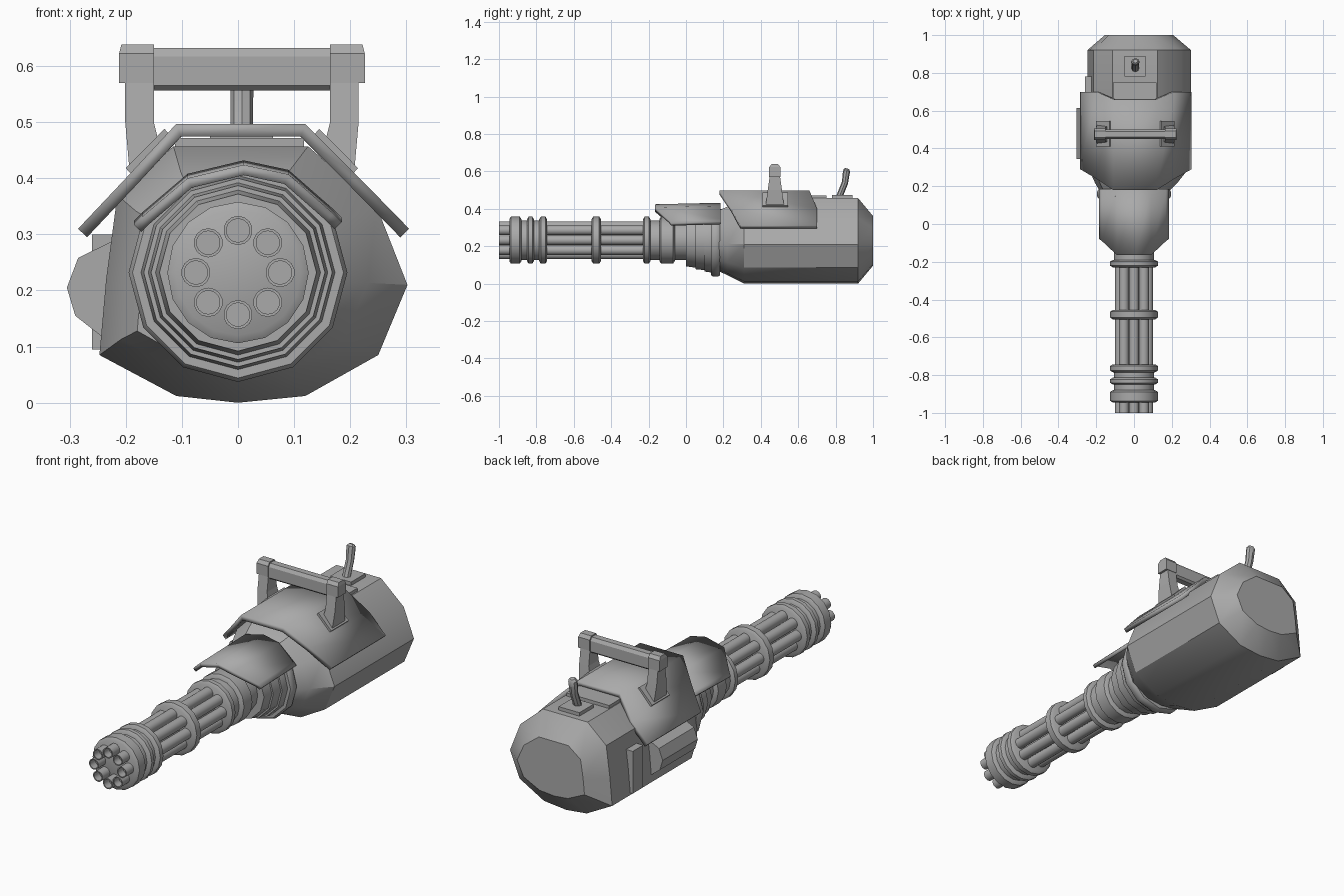
import bpy, math
from mathutils import Vector

if "Cube" in bpy.data.objects:
    bpy.data.objects.remove(bpy.data.objects["Cube"])

grey = bpy.data.materials.new("gunmetal_grey")
grey.use_nodes = True
GREY = (0.4, 0.4, 0.4, 1)
grey.diffuse_color = GREY
grey.node_tree.nodes["Principled BSDF"].inputs["Base Color"].default_value = GREY
AXIS_Z = 0.232


def make(name, verts, faces, smooth=None):
    me = bpy.data.meshes.new(name)
    me.from_pydata([tuple(v) for v in verts], [], faces)
    ob = bpy.data.objects.new(name, me)
    bpy.context.collection.objects.link(ob)
    me.materials.append(grey)
    bpy.ops.object.select_all(action='DESELECT')
    ob.select_set(True)
    bpy.context.view_layer.objects.active = ob
    bpy.ops.object.mode_set(mode='EDIT')
    bpy.ops.mesh.select_all(action='SELECT')
    if not name.endswith("_sheet"):
        bpy.ops.mesh.normals_make_consistent(inside=False)
    bpy.ops.object.mode_set(mode='OBJECT')
    if smooth:
        bpy.ops.object.shade_smooth_by_angle(angle=math.radians(smooth))
    return ob


def loft(name, sections, smooth=None, closed=False):
    """Skin between equal rings of points, capping the ends unless closed."""
    n, m = len(sections[0]), len(sections)
    faces = []
    for s in range(m if closed else m - 1):
        t = (s + 1) % m
        for i in range(n):
            j = (i + 1) % n
            faces.append((s * n + i, s * n + j, t * n + j, t * n + i))
    if not closed:
        faces += [tuple(range(n)), tuple(range((m - 1) * n, m * n))]
    return make(name, [p for s in sections for p in s], faces, smooth)


def lathe(name, profile, sides, x=0, z=AXIS_Z, smooth=35, closed=False):
    """Turn (y, radius) pairs around a line parallel to y."""
    rings = []
    for y, r in profile:
        angles = [2 * math.pi * i / sides for i in range(sides)]
        rings.append([(x + r * math.sin(a), y, z - r * math.cos(a)) for a in angles])
    return loft(name, rings, smooth, closed)


def box(name, x0, x1, y0, y1, z0, z1):
    return loft(name, [[(x0, y0, z), (x1, y0, z), (x1, y1, z), (x0, y1, z)] for z in (z0, z1)])


def sheet(name, points, thickness, drop=0):
    """Bent plate from (x, z, front y, back y), thickened inward."""
    verts = [(x, f, z - drop) for x, z, f, b in points] + [(x, b, z) for x, z, f, b in points]
    n = len(points)
    ob = make(name + "_sheet", verts, [(i, i + 1, n + i + 1, n + i) for i in range(n - 1)], 20)
    mod = ob.modifiers.new("thickness", 'SOLIDIFY')
    mod.thickness, mod.offset, mod.use_even_offset = thickness, -1, True
    return ob


# Main housing
outline = [(0, 0), (.12, .012), (.25, .085), (.302, .21), (.247, .35), (.125, .457),
           (-.115, .457), (-.215, .37), (-.235, .22), (-.247, .085), (-.11, .012)]
stations = [(.17, .66, .70, 0), (.22, .80, .80, .01), (.31, 1, 1, .025),
            (.92, 1, 1, .025), (1, .66, .58, .025)]
loft("main_housing", [[(cx + (x - .025) * sx, y, .228 + (z - .228) * sz) for x, z in outline]
                      for y, sx, sz, cx in stations], 32)

# Front neck and collar
lathe("neck", [(0, .115), (0, .14), (.05, .147), (.05, .155), (.1, .16), (.1, .168),
               (.15, .175), (.2, .165)], 12)
lathe("collar", [(.135, .165), (.135, .188), (.145, .195), (.172, .195), (.182, .188),
                 (.182, .165)], 12)

# Rotating barrel cluster
for i in range(8):
    a = i * math.pi / 4
    lathe("barrel_%d" % (i + 1), [(.02, .026), (-1, .026), (-1, .021), (-.96, .021)], 14,
          .075 * math.sin(a), AXIS_Z + .075 * math.cos(a))
lathe("barrel_core", [(-.92, .04), (.02, .04)], 12)
for i, (y0, y1) in enumerate([(-.945, -.88), (-.85, -.813), (-.785, -.743),
                              (-.505, -.455), (-.23, -.19), (-.142, -.06)]):
    e = .009
    lathe("barrel_clamp_%d" % (i + 1), [(y0, .112), (y0 + e, .126), (y1 - e, .126), (y1, .112)], 16)
lathe("clamp_sleeve", [(-.93, .106), (-.75, .106)], 16)
lathe("rear_sleeve", [(-.2, .106), (.02, .106)], 16)

# Front shroud and top cover
sheet("front_shroud", [(-.185, .325, -.08, .185), (-.17, .34, -.09, .185), (-.09, .408, -.165, .185),
                       (.01, .432, -.165, .185), (.09, .415, -.165, .185), (.17, .345, -.09, .185),
                       (.185, .33, -.08, .185)], .018, .008)
sheet("top_cover", [(-.285, .31, .29, .70), (-.2, .4, .24, .70), (-.11, .497, .18, .66),
                    (.12, .497, .18, .66), (.215, .402, .24, .70), (.305, .31, .29, .70)], .022)
box("rear_cover_block", -.112, .118, .6, .75, .44, .472)

# Carrying handle
for side, name in ((-1, "right"), (1, "left")):
    def px(v):
        return .007 + side * v
    levels = [(.41, .135, .2, .425, .525), (.5, .157, .208, .437, .513), (.57, .157, .208, .447, .503),
              (.57, .157, .219, .445, .505), (.622, .157, .219, .445, .505), (.638, .157, .215, .457, .493)]
    loft("handle_post_" + name, [[(px(a), y0, z), (px(b), y0, z), (px(b), y1, z), (px(a), y1, z)]
                                 for z, a, b, y0, y1 in levels])
    foot = [(.138, .488), (.207, .418), (.195, .405), (.126, .475)]
    loft("handle_foot_" + name, [[(px(x), y, z) for x, z in foot] for y in (.41, .545)])
grip = [(.45, .565), (.45, .617), (.46, .632), (.49, .632), (.5, .617), (.5, .565), (.49, .556), (.46, .556)]
loft("handle_grip", [[(x, y, z) for y, z in grip] for x in (-.16, .175)])

# Rear lever
box("lever_base", -.05, .062, .78, .89, .44, .474)
path = [(.82, .465, .02), (.85, .54, .02), (.855, .58, .022), (.86, .605, .022), (.862, .615, .012)]
loft("lever", [[(.007 + r * math.cos(k * math.pi / 4), y + r * .8 * math.sin(k * math.pi / 4),
                 z - r * .3 * math.sin(k * math.pi / 4)) for k in range(8)] for y, z, r in path], 35)

# Side pods
pod = [(-.22, .29), (-.285, .258), (-.305, .205), (-.29, .155), (-.22, .1)]
loft("side_pod", [[(x, y, z) for x, z in pod] for y in (.345, .615)])
box("side_latch", -.26, -.2, .7, .78, .095, .3)
